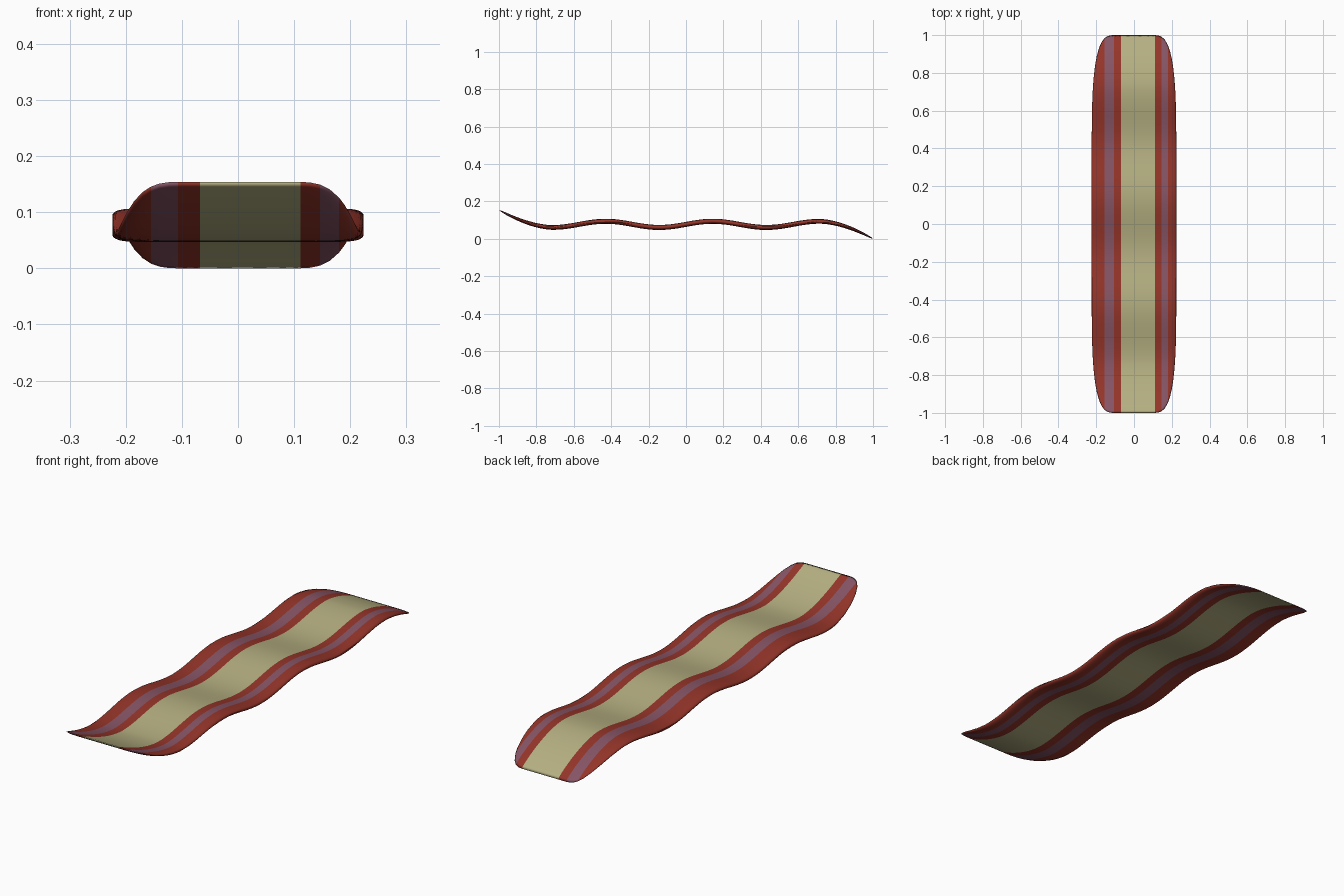
import bpy, bmesh
from math import sin, pi

if "Cube" in bpy.data.objects:
    bpy.data.objects.remove(bpy.data.objects["Cube"])

HALF_W, ROWS, THICK = 0.224, 120, 0.0135


def make_mat(name, rgb):
    m = bpy.data.materials.new(name)
    m.diffuse_color = (*rgb, 1)
    m.use_nodes = True
    m.node_tree.nodes["Principled BSDF"].inputs["Base Color"].default_value = m.diffuse_color
    return m


# Stripes across the width: right-hand limit and material index
STRIPES = [(-0.155, 0), (-0.107, 1), (-0.068, 0), (0.111, 2),
           (0.146, 0), (0.18, 1), (HALF_W, 0)]
COLS = [-0.224, -0.2235, -0.222, -0.219, -0.214, -0.207, -0.198, -0.185, -0.17,
        -0.155, -0.14, -0.123, -0.107, -0.088, -0.068, 0, 0.06, 0.09,
        0.111, 0.128, 0.146, 0.163, 0.18, 0.19, 0.2, 0.207, 0.214, 0.219,
        0.222, 0.2235, 0.224]


def wave(y):
    """Height of the strip's middle surface: ripples, then curled ends."""
    a, s = abs(y), (1 if y > 0 else -1)
    if a < 0.714:
        return 0.079 + s * 0.0165 * sin(pi * a / 0.286)
    return 0.079 + s * (0.0165 - 0.0935 * ((a - 0.714) / 0.286) ** 1.7)


def end_y(x):
    """Half length at x, giving the rounded corners."""
    q = min(1, max(0, (abs(x) - 0.1) / (HALF_W - 0.1)))
    return 0.4 + 0.6 * (1 - q ** 3.2) ** (1 / 3)


def thickness(x, v):
    side = max(0, 1 - (abs(x) / HALF_W) ** 16) ** 0.5
    end = max(0, 1 - abs(v) ** 6) ** 0.5
    return THICK * side * end


bm = bmesh.new()
top, bottom = [], []
for i, x in enumerate(COLS):
    t_col, b_col = [], []
    for j in range(ROWS + 1):
        v = sin(pi / 2 * (2 * j / ROWS - 1)) * 0.4 + (2 * j / ROWS - 1) * 0.6
        y = v * end_y(x)
        z, t = wave(y), thickness(x, v)
        vt = bm.verts.new((x, y, z + t))
        rim = i in (0, len(COLS) - 1) or j in (0, ROWS)
        t_col.append(vt)
        b_col.append(vt if rim else bm.verts.new((x, y, z - t)))
    top.append(t_col)
    bottom.append(b_col)

# Upper and lower skins share the rim vertices
for i in range(len(COLS) - 1):
    mid = (COLS[i] + COLS[i + 1]) / 2
    mat = next(m for limit, m in STRIPES if mid < limit)
    for j in range(ROWS):
        for g, flip in ((top, False), (bottom, True)):
            quad = [g[i][j], g[i + 1][j], g[i + 1][j + 1], g[i][j + 1]]
            if flip:
                quad.reverse()
            if bm.faces.get(quad):
                continue
            f = bm.faces.new(quad)
            f.material_index = mat
            f.smooth = True

# Rest on the ground
low = min(v.co.z for v in bm.verts)
bmesh.ops.translate(bm, verts=bm.verts, vec=(0, 0, -low))

mesh = bpy.data.meshes.new("bacon_strip")
bm.to_mesh(mesh)
bm.free()
for m in (make_mat("meat_red", (0.30, 0.035, 0.022)),
          make_mat("meat_purple", (0.24, 0.09, 0.13)),
          make_mat("fat_cream", (0.46, 0.43, 0.22))):
    mesh.materials.append(m)
bpy.context.collection.objects.link(bpy.data.objects.new("bacon_strip", mesh))
